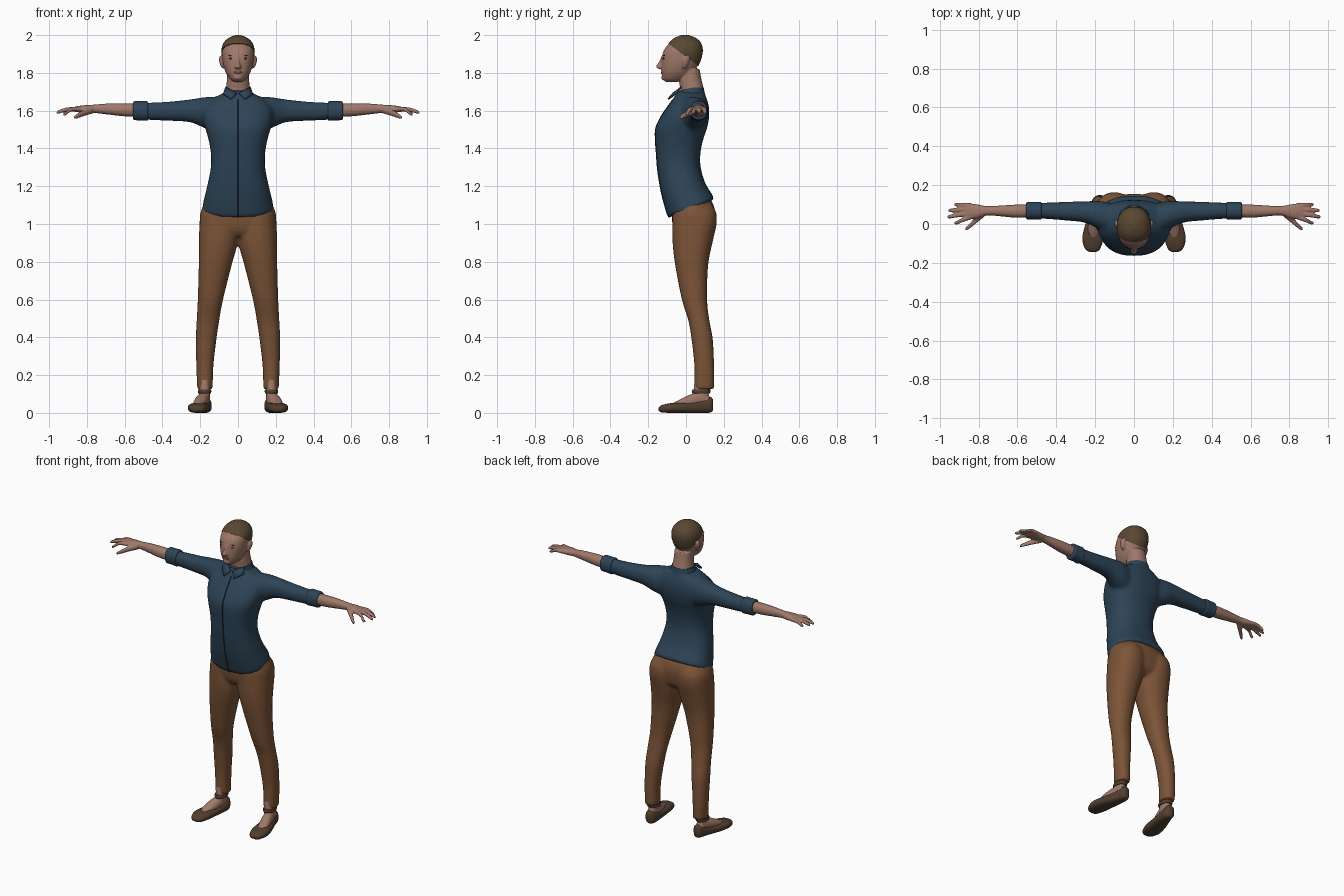
import bpy, bmesh, math
from mathutils import Vector, Matrix


def material(name, rgb):
    m = bpy.data.materials.new(name)
    m.diffuse_color = (*rgb, 1)
    return m


NAVY = material("navy_cloth", (0.026, 0.058, 0.095))
SEAM = material("dark_seam", (0.010, 0.020, 0.034))
TAN = material("tan_cloth", (0.20, 0.088, 0.038))
SKIN = material("skin", (0.35, 0.19, 0.145))
HAIR = material("hair", (0.10, 0.065, 0.032))
SHOE = material("shoe_leather", (0.085, 0.050, 0.028))
EYE = material("eye_shade", (0.09, 0.045, 0.035))
LIP = material("lip", (0.22, 0.09, 0.075))


def smooth_rows(rows, steps=4):
    """Catmull-Rom interpolation of cross-section rows."""
    rows = [Vector(r) for r in rows]
    p = [rows[0]] + rows + [rows[-1]]
    out = []
    for i in range(1, len(p) - 2):
        a, b, c, d = p[i - 1:i + 3]
        for k in range(steps):
            t = k / steps
            out.append(0.5 * (2 * b + (c - a) * t + (2 * a - 5 * b + 4 * c - d) * t ** 2
                              + (3 * b - a - 3 * c + d) * t ** 3))
    return out + [rows[-1]]


def loft(bm, rows, axis="z", power=2.2, n=32, shape=None):
    """Closed tube; each row is position on axis, then min/max of the other two axes."""
    rings = []
    for t, u0, u1, v0, v1 in smooth_rows(rows):
        ring = []
        for k in range(n):
            a = 2 * math.pi * k / n
            c, s = math.cos(a), math.sin(a)
            u = (u0 + u1) / 2 + (u1 - u0) / 2 * math.copysign(abs(c) ** (2 / power), c)
            v = (v0 + v1) / 2 + (v1 - v0) / 2 * math.copysign(abs(s) ** (2 / power), s)
            co = {"x": (t, u, v), "y": (u, t, v), "z": (u, v, t)}[axis]
            ring.append(bm.verts.new(shape(*co) if shape else co))
        rings.append(ring)
    for r, q in zip(rings, rings[1:]):
        for k in range(n):
            bm.faces.new((r[k], r[(k + 1) % n], q[(k + 1) % n], q[k]))
    bm.faces.new(rings[0][::-1])
    bm.faces.new(rings[-1])


def sym(rows):
    """Rows of (z, half width, front y, back y) to full rows."""
    return [(z, -h, h, a, b) for z, h, a, b in rows]


def finger(bm, points):
    loft(bm, [(x, y - r, y + r, z - r, z + r) for x, y, z, r in points], "x", 2, 12)


def ball(bm, loc, size):
    bmesh.ops.create_uvsphere(bm, u_segments=16, v_segments=10, radius=1,
                              matrix=Matrix.Translation(loc) @ Matrix.Diagonal((*size, 1)))


def finish(name, bm, mat, mirror=False, voxel=0, smooth=4):
    bmesh.ops.recalc_face_normals(bm, faces=bm.faces)
    me = bpy.data.meshes.new(name)
    bm.to_mesh(me)
    bm.free()
    me.materials.append(mat)
    ob = bpy.data.objects.new(name, me)
    bpy.context.collection.objects.link(ob)
    bpy.ops.object.select_all(action="DESELECT")
    ob.select_set(True)
    bpy.context.view_layer.objects.active = ob
    bpy.ops.object.shade_smooth_by_angle(angle=math.radians(50))
    if mirror:
        ob.modifiers.new("mirror", "MIRROR").use_mirror_merge = False
    if voxel:
        m = ob.modifiers.new("blend", "REMESH")
        m.mode, m.voxel_size, m.use_smooth_shade = "VOXEL", voxel, True
        s = ob.modifiers.new("soften", "SMOOTH")
        s.factor, s.iterations = 0.5, smooth
    return ob


# Shirt: torso and sleeves blended together, hem lower in front
def hem(x, y, z):
    w = min(1, max(0, (1.35 - z) / 0.28))
    return (x, y, z + 0.4 * y * w)


torso = [(1.07, .187, -.090, .147), (1.10, .185, -.103, .142), (1.20, .164, -.132, .100),
         (1.30, .144, -.151, .077), (1.38, .144, -.158, .077), (1.45, .157, -.163, .092),
         (1.51, .174, -.160, .112), (1.57, .187, -.132, .123), (1.62, .180, -.099, .121),
         (1.66, .140, -.070, .111), (1.69, .085, -.052, .099), (1.705, .062, -.04, .092)]
bm = bmesh.new()
loft(bm, sym(torso), power=2.4, n=48, shape=hem)
loft(bm, [(.08, -.06, .10, 1.48, 1.672), (.17, -.03, .117, 1.505, 1.672),
          (.25, .006, .117, 1.538, 1.660), (.35, .018, .114, 1.546, 1.649),
          (.45, .026, .110, 1.550, 1.643), (.52, .030, .106, 1.554, 1.642)], "x")
finish("shirt", bm, NAVY, True, 0.01, 5)

# Rolled sleeve cuffs
bm = bmesh.new()
loft(bm, [(.476, .028, .108, 1.553, 1.641), (.482, .022, .114, 1.547, 1.650),
          (.515, .024, .113, 1.549, 1.650), (.548, .023, .113, 1.550, 1.650),
          (.555, .030, .106, 1.557, 1.643)], "x")
finish("sleeve_cuff", bm, NAVY, True)

# Front closing seam
bm = bmesh.new()
loft(bm, sym([(z, .0035, a - .002, a + .012) for z, h, a, b in torso[:10]]), n=8, shape=hem)
finish("shirt_seam", bm, SEAM)

# Collar band and two folded points
bm = bmesh.new()
loft(bm, sym([(1.67, .088, -.062, .104), (1.695, .078, -.052, .099), (1.722, .069, -.044, .094)]),
     shape=lambda x, y, z: (x, y, z + .25 * min(0, y - .03)))
finish("collar", bm, NAVY)
bm = bmesh.new()
bm.faces.new([bm.verts.new(c) for c in ((.006, -.064, 1.690), (.064, -.022, 1.722),
                                        (.078, -.052, 1.685), (.036, -.092, 1.658))])
flap = finish("collar_point", bm, NAVY, True)
flap.modifiers.new("thickness", "SOLIDIFY").thickness = 0.008

# Trousers: hips and legs blended together
bm = bmesh.new()
loft(bm, sym([(.935, .13, -.045, .11), (.97, .185, -.066, .142), (1.02, .203, -.074, .152),
              (1.06, .199, -.076, .154), (1.10, .184, -.074, .146), (1.135, .165, -.07, .128)]),
     power=2.4, n=40)
loft(bm, [(.125, .134, .216, .044, .150), (.25, .130, .221, .044, .149),
          (.39, .114, .223, .029, .142), (.49, .099, .219, .012, .124),
          (.60, .079, .213, -.022, .112), (.78, .034, .208, -.057, .117),
          (.90, .002, .207, -.071, .140), (1.00, .000, .204, -.072, .162),
          (1.06, .005, .196, -.07, .160), (1.10, .02, .17, -.06, .140)])
finish("trousers", bm, TAN, True, 0.01, 4)

# Head, neck, nose and ears
skull = sym([(1.752, .022, -.108, -.05), (1.768, .043, -.122, 0), (1.80, .064, -.130, .035),
             (1.84, .078, -.131, .064), (1.88, .084, -.129, .080), (1.92, .085, -.117, .086),
             (1.955, .074, -.090, .077), (1.98, .050, -.062, .052), (1.995, .015, -.025, .015)])
bm = bmesh.new()
loft(bm, skull)
loft(bm, sym([(1.66, .075, -.03, .095), (1.71, .065, -.03, .094), (1.76, .059, -.036, .083),
              (1.82, .056, -.03, .072)]))
loft(bm, sym([(1.820, .010, -.137, -.10), (1.827, .018, -.156, -.10), (1.838, .015, -.157, -.10),
              (1.860, .009, -.143, -.10), (1.888, .009, -.131, -.10)]), n=16)
for s in (-1, 1):
    loft(bm, [(z, *sorted((s * .07, s * x)), a, b) for z, x, a, b in (
        (1.824, .084, -.016, .000), (1.84, .094, -.020, .010), (1.87, .101, -.018, .020),
        (1.890, .096, -.010, .016))], n=16)
ball(bm, (0, -.117, 1.775), (.024, .014, .014))
finish("head", bm, SKIN, False, 0.005, 3)

# Close-cropped hair: skull shell cut on a line from forehead to nape
bm = bmesh.new()
loft(bm, skull)
bmesh.ops.scale(bm, vec=(1.035, 1.03, 1.035), verts=bm.verts,
                space=Matrix.Translation((0, .015, -1.865)))
cut = bmesh.ops.bisect_plane(bm, geom=bm.verts[:] + bm.edges[:] + bm.faces[:], clear_inner=True,
                             plane_co=(0, -.09, 1.953), plane_no=Vector((0, .75, 1)).normalized())
bmesh.ops.holes_fill(bm, edges=[e for e in bm.edges if e.is_boundary], sides=0)
finish("hair", bm, HAIR)

# Eyes, brows and mouth
bm = bmesh.new()
ball(bm, (.034, -.1175, 1.876), (.015, .006, .005))
finish("eye", bm, EYE, True)
bm = bmesh.new()
ball(bm, (.036, -.1155, 1.893), (.018, .006, .0028))
finish("eyebrow", bm, EYE, True)
bm = bmesh.new()
ball(bm, (0, -.1275, 1.803), (.022, .006, .0065))
finish("mouth", bm, LIP)

# Forearms, palms and fingers
bm = bmesh.new()
loft(bm, [(.50, .036, .100, 1.566, 1.636), (.60, .032, .100, 1.570, 1.639),
          (.70, .041, .094, 1.581, 1.637), (.76, .044, .092, 1.588, 1.632),
          (.80, .030, .100, 1.588, 1.630), (.85, .024, .106, 1.592, 1.624),
          (.875, .030, .102, 1.597, 1.617)], "x")
for y0, y1, tip, zt in ((.035, .006, .925, 1.578), (.056, .038, .960, 1.588),
                        (.077, .070, .955, 1.590), (.096, .100, .925, 1.588)):
    finger(bm, [(.84, y0, 1.608, .012), ((.84 + tip) / 2, (y0 + y1) / 2, 1.607, .0115),
                (tip - .012, y1, zt + .006, .010), (tip, y1, zt, .006)])
finger(bm, [(.77, .055, 1.602, .018), (.815, .018, 1.588, .017),
            (.85, -.014, 1.572, .013), (.868, -.028, 1.563, .008)])
finish("arm_and_hand", bm, SKIN, True, 0.005, 2)

# Feet and ankles
bm = bmesh.new()
loft(bm, [(-.075, .188, .228, .02, .050), (-.03, .173, .238, .02, .072),
          (.03, .157, .226, .02, .100), (.09, .150, .208, .03, .110),
          (.125, .158, .200, .03, .09)], "y")
loft(bm, [(.04, .150, .206, .045, .128), (.10, .148, .206, .040, .120),
          (.18, .144, .208, .045, .135)])
finish("foot", bm, SKIN, True, 0.006, 3)

# Flat slip-on shoes with ankle straps
bm = bmesh.new()
loft(bm, [(-.145, .198, .222, .012, .028), (-.130, .176, .250, .003, .040),
          (-.08, .158, .266, 0, .052), (-.02, .150, .256, 0, .055),
          (.04, .144, .234, 0, .058), (.10, .139, .212, 0, .074),
          (.130, .147, .204, .002, .084), (.142, .160, .194, .012, .072)], "y", 2.6)
finish("shoe", bm, SHOE, True)
bm = bmesh.new()
loft(bm, [(.102, .144, .210, .035, .125), (.113, .141, .213, .031, .130),
          (.124, .143, .211, .035, .130)])
finish("ankle_strap", bm, SHOE, True)
